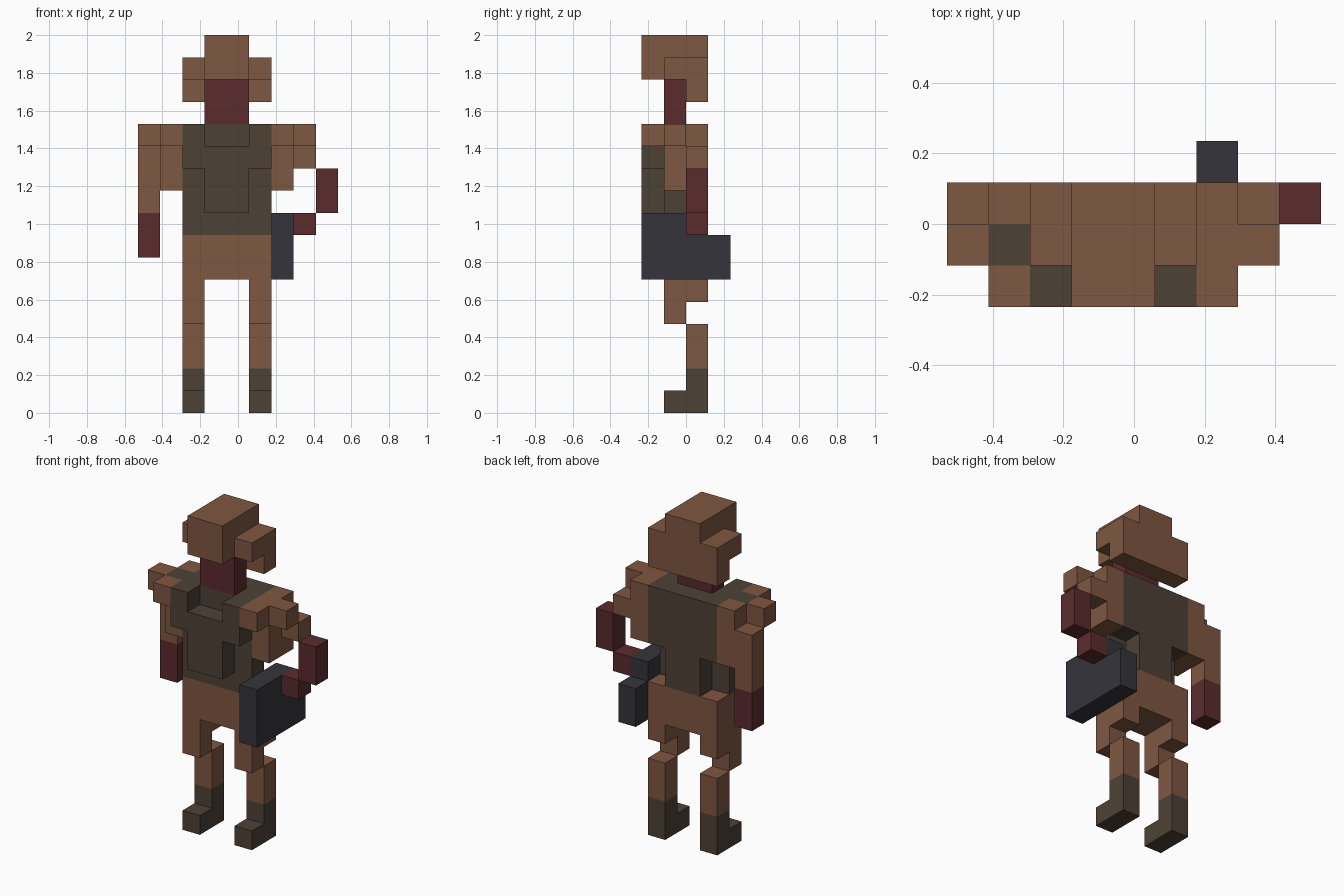
import bpy, bmesh
from mathutils import Vector

if "Cube" in bpy.data.objects:
    bpy.data.objects.remove(bpy.data.objects["Cube"])

U = 2 / 17  # edge of one cube cell


def colour(name, rgb):
    m = bpy.data.materials.new(name)
    m.diffuse_color = (*rgb, 1)
    m.use_nodes = True
    m.node_tree.nodes["Principled BSDF"].inputs["Base Color"].default_value = m.diffuse_color
    return m


BROWN = colour("brown", (0.212, 0.095, 0.052))
OLIVE = colour("olive", (0.073, 0.053, 0.036))
RED = colour("dark_red", (0.105, 0.024, 0.027))
SLATE = colour("slate", (0.036, 0.034, 0.044))


def mirror(boxes):
    """Reflect boxes across the middle of the body."""
    return [(8 - b[1], 8 - b[0], *b[2:]) for b in boxes]


def part(name, mat, boxes):
    """Outer skin of a union of boxes (x0, x1, y0, y1, z0, z1) in cells."""
    cells = {(x, y, z) for a, b, c, d, e, f in boxes
             for x in range(a, b) for y in range(c, d) for z in range(e, f)}
    bm = bmesh.new()
    for cell in sorted(cells):
        for axis in range(3):
            for s in (-1, 1):
                near = list(cell)
                near[axis] += s
                if tuple(near) in cells:
                    continue
                p, q = (axis + 1) % 3, (axis + 2) % 3
                ring = []
                for dp, dq in ((0, 0), (1, 0), (1, 1), (0, 1))[::s]:
                    v = Vector(cell)
                    v[axis] += s > 0
                    v[p] += dp
                    v[q] += dq
                    ring.append(bm.verts.new((v - Vector((4.5, 2, 0))) * U))
                bm.faces.new(ring)
    bmesh.ops.remove_doubles(bm, verts=bm.verts, dist=U * 0.01)
    bmesh.ops.dissolve_limit(bm, angle_limit=0.01, verts=bm.verts, edges=bm.edges)
    mesh = bpy.data.meshes.new(name)
    bm.to_mesh(mesh)
    bm.free()
    mesh.materials.append(mat)
    ob = bpy.data.objects.new(name, mesh)
    bpy.context.collection.objects.link(ob)


# head: crown with brim, ear flaps and back guard, above the neck
part("helmet", BROWN, [(3, 5, 0, 3, 15, 17), (2, 6, 1, 3, 15, 16), (2, 6, 2, 3, 14, 15)])
part("neck", RED, [(3, 5, 1, 2, 13, 15)])

# torso with raised chest plate, straps and lower back notches
part("torso", OLIVE, [
    (2, 6, 1, 2, 8, 13), (2, 6, 2, 3, 10, 13), (3, 5, 2, 3, 8, 10),
    (2, 6, 0, 1, 11, 12), (2, 3, 0, 1, 12, 13), (5, 6, 0, 1, 12, 13),
    (3, 5, 0, 1, 9, 11)])
part("shoulder_patch", OLIVE, [(1, 2, 1, 2, 12, 13)])
part("pelvis", BROWN, [(2, 6, 1, 3, 6, 8)])

# shoulders and arms
pad_rim = [(6, 7, 0, 1, 12, 13), (7, 8, 1, 2, 12, 13)]
upper = [(6, 7, 1, 3, 10, 12), (6, 7, 2, 3, 12, 13)]
part("right_shoulder", BROWN, pad_rim + upper + [(6, 7, 1, 2, 12, 13)])
part("left_shoulder", BROWN, mirror(pad_rim + upper))
part("right_elbow", BROWN, [(7, 8, 2, 3, 11, 12)])
part("right_forearm", RED, [(8, 9, 2, 3, 9, 11)])
part("right_hand", RED, [(7, 8, 2, 3, 8, 9)])
part("left_arm", BROWN, [(0, 1, 2, 3, 9, 12)])
part("left_hand", RED, [(0, 1, 2, 3, 7, 9)])

# pouch on the hip
part("hip_pouch", SLATE, [(6, 7, 0, 3, 6, 9), (6, 7, 3, 4, 6, 8)])

# legs
thigh = [(5, 6, 1, 3, 5, 6), (5, 6, 1, 2, 4, 5)]
shin = [(5, 6, 2, 3, 2, 4)]
boot = [(5, 6, 2, 3, 0, 2), (5, 6, 1, 2, 0, 1)]
for name, mat, boxes in (("thigh", BROWN, thigh), ("shin", BROWN, shin), ("boot", OLIVE, boot)):
    part("right_" + name, mat, boxes)
    part("left_" + name, mat, mirror(boxes))
